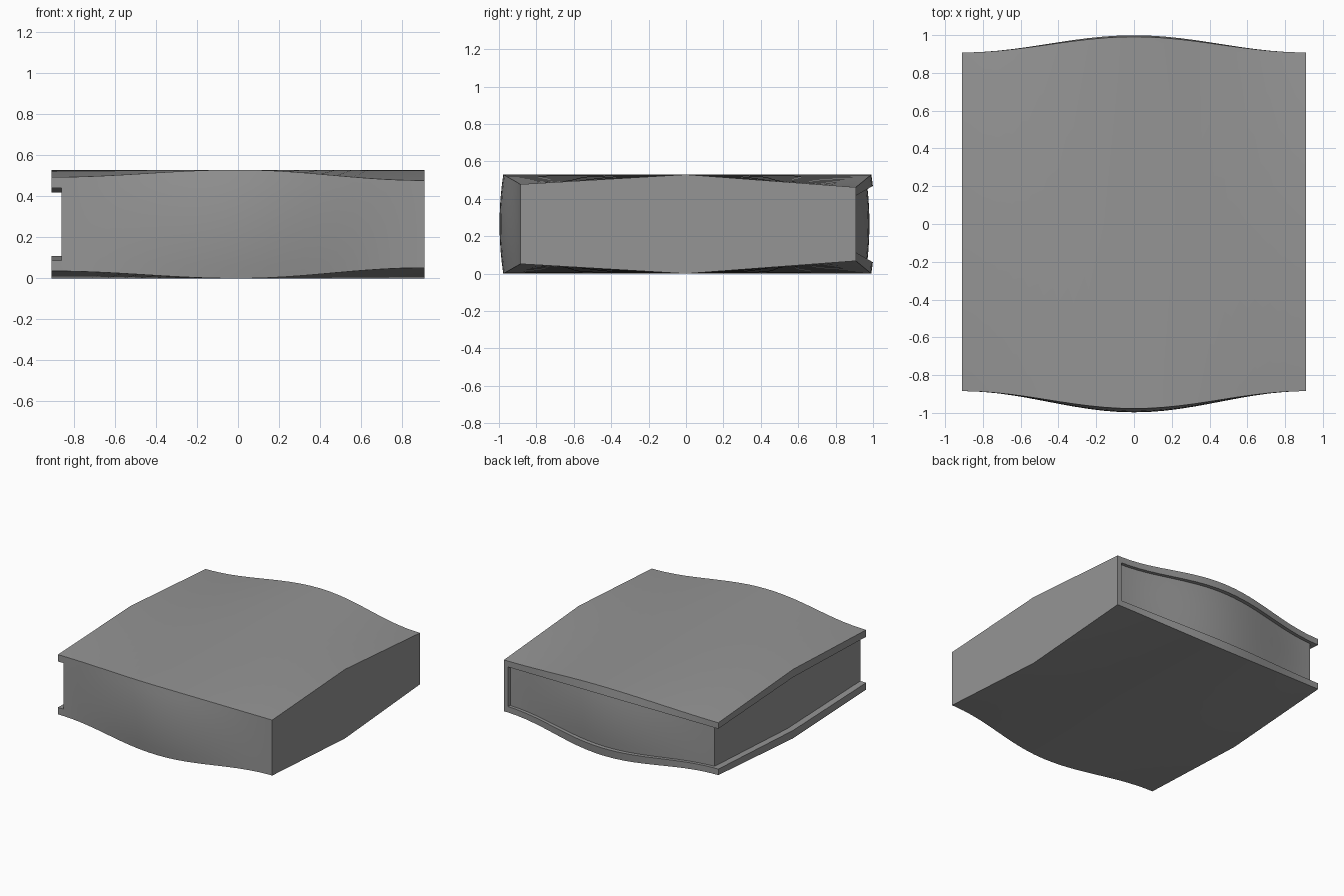
import bpy
import bmesh
import math

cube = bpy.data.objects.get("Cube")
if cube:
    bpy.data.objects.remove(cube, do_unlink=True)

HALF_W, HALF_H = 0.91, 0.265
RECESS_X, SPINE_X = -0.86, 0.875   # side recess and spine wall
LIP, PANEL = 0.77, 0.97            # inner side of the covers, back panel depth


def warp(x, v, w):
    """Bend the straight block: bowed front and back, pinched corners."""
    s = (1 - math.cos(math.pi * x / HALF_W)) / 2
    bow = 0.02 * (1 - w * w)
    if v < 0:
        y = v * (0.885 + (0.092 + bow) * (1 - s))
        drop = 0.052 if x > 0 else 0.036
    else:
        y = v * (0.908 + (0.083 + bow) * (1 - s))
        drop = 0.068 if x > 0 else 0.064
    return x, y, HALF_H + w * (HALF_H - drop * s * abs(v))


# Grid lines of the block
steps = 20
xs = sorted([-HALF_W, RECESS_X, SPINE_X, HALF_W] +
            [-0.8 + 1.6 * i / steps for i in range(steps + 1)])
vs = [-1, 0, PANEL, 1]
ws = [-1] + [LIP * i / 4 for i in range(-4, 5)] + [1]


def solid(i, j, k):
    """Covers everywhere, page block set back at the side and rear, spine wall."""
    if not (0 <= i < len(xs) - 1 and 0 <= j < len(vs) - 1 and 0 <= k < len(ws) - 1):
        return False
    x, v, w = [(a[n] + a[n + 1]) / 2 for a, n in ((xs, i), (vs, j), (ws, k))]
    return abs(w) > LIP or x > SPINE_X or (x > RECESS_X and v < PANEL)


# Skin the solid cells
bm = bmesh.new()
verts = {}


def vert(idx):
    if idx not in verts:
        i, j, k = idx
        verts[idx] = bm.verts.new(warp(xs[i], vs[j], ws[k]))
    return verts[idx]


for i in range(len(xs) - 1):
    for j in range(len(vs) - 1):
        for k in range(len(ws) - 1):
            if not solid(i, j, k):
                continue
            for axis in range(3):
                for side in (0, 1):
                    near = [i, j, k]
                    near[axis] += 2 * side - 1
                    if solid(*near):
                        continue
                    corners = []
                    for a, b in ((0, 0), (1, 0), (1, 1), (0, 1)):
                        c = [i, j, k]
                        c[axis] += side
                        c[(axis + 1) % 3] += a
                        c[(axis + 2) % 3] += b
                        corners.append(vert(tuple(c)))
                    bm.faces.new(corners if side else corners[::-1])

mesh = bpy.data.meshes.new("closed_book")
bm.to_mesh(mesh)
bm.free()
book = bpy.data.objects.new("closed_book", mesh)
bpy.context.collection.objects.link(book)

# Plain grey
grey = bpy.data.materials.new("plain_grey")
grey.use_nodes = True
color = (0.3, 0.3, 0.3, 1)
grey.diffuse_color = color
grey.node_tree.nodes["Principled BSDF"].inputs["Base Color"].default_value = color
mesh.materials.append(grey)

bpy.ops.object.select_all(action='DESELECT')
book.select_set(True)
bpy.context.view_layer.objects.active = book
bpy.ops.object.shade_smooth_by_angle(angle=math.radians(30))
